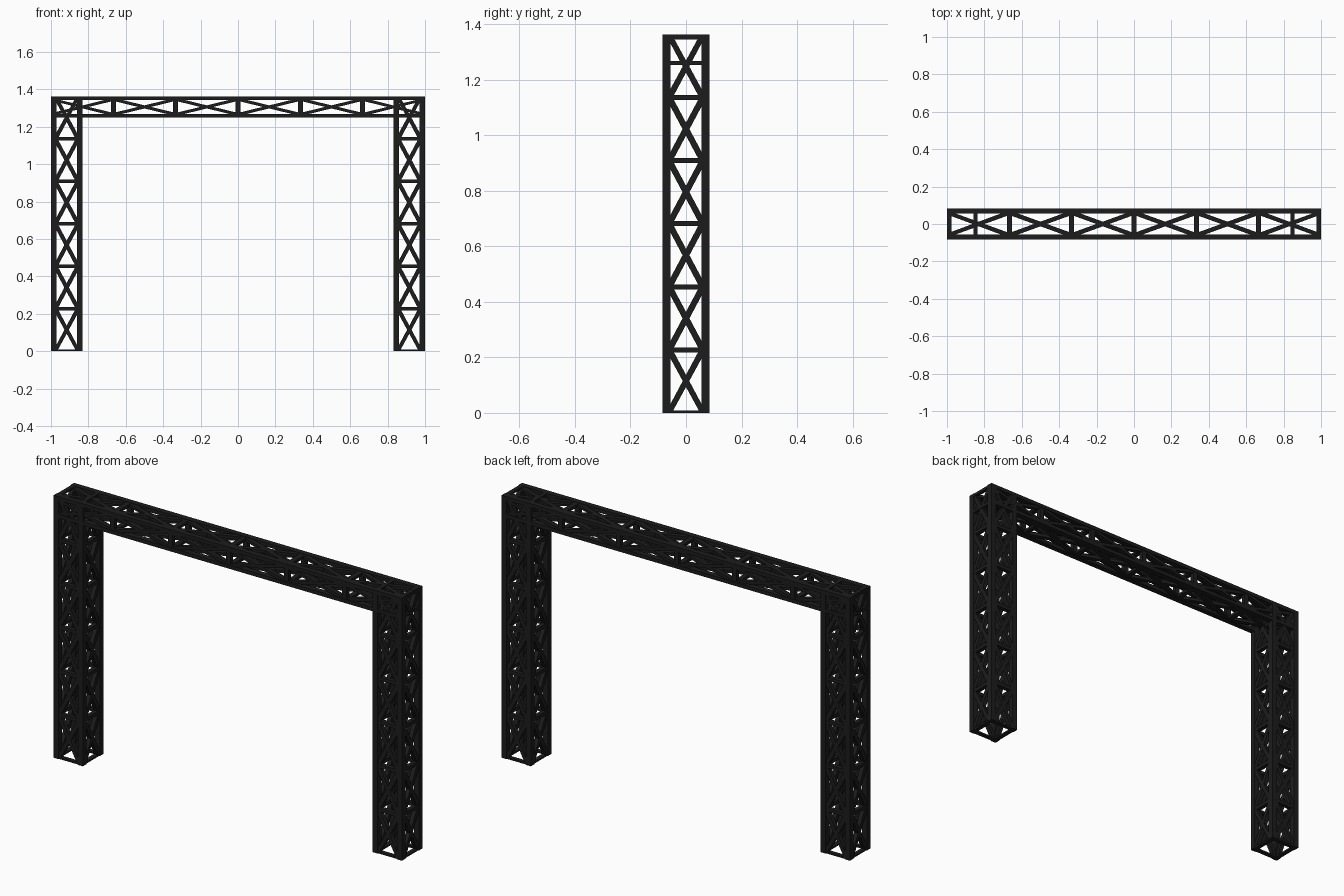
import bpy, bmesh
from mathutils import Vector, Matrix

if "Cube" in bpy.data.objects:
    bpy.data.objects.remove(bpy.data.objects["Cube"])

H, W, C = 1.362, 0.168, 0.029      # truss length, outer width, chord thickness
BAYS, BRACE, RUNG = 6, 0.022, 0.018
R = (W - C) / 2                    # chord centre offset
STEP = H / BAYS

mat = bpy.data.materials.new("black_metal")
mat.diffuse_color = (0.012, 0.012, 0.012, 1)
mat.use_nodes = True
mat.node_tree.nodes["Principled BSDF"].inputs["Base Color"].default_value = mat.diffuse_color


def bar(bm, a, b, sx, sy, side):
    """Square bar from a to b; 'side' is the direction of its sx thickness."""
    a, b = Vector(a), Vector(b)
    z = (b - a).normalized()
    x = Vector(side)
    y = z.cross(x)
    rot = Matrix((x, y, z)).transposed().to_4x4()
    m = Matrix.Translation((a + b) / 2) @ rot @ Matrix.Diagonal((sx, sy, (b - a).length, 1))
    bmesh.ops.create_cube(bm, size=1, matrix=m)


def truss_mesh():
    bm = bmesh.new()
    for k in range(4):
        turn = Matrix.Rotation(k * 1.5707963268, 3, 'Z')
        n = turn @ Vector((0, -1, 0))           # face normal
        def P(u, z):
            return turn @ Vector((u, -R, z))
        # corner chord
        bar(bm, P(R, 0), P(R, H), C, C, n)
        # rungs between bays
        for i in range(BAYS + 1):
            bar(bm, P(-R, i * STEP), P(R, i * STEP), BRACE, RUNG, n)
        # crossed diagonals
        d = R - 0.009
        for i in range(BAYS):
            for s in (-1, 1):
                bar(bm, P(-s * d, i * STEP), P(s * d, (i + 1) * STEP), BRACE, BRACE, n)
    # trim the ends flush
    for v in bm.verts:
        v.co.z = min(max(v.co.z, 0), H)
    bmesh.ops.recalc_face_normals(bm, faces=bm.faces)
    me = bpy.data.meshes.new("truss")
    bm.to_mesh(me)
    bm.free()
    me.materials.append(mat)
    return me


mesh = truss_mesh()


def place(name, loc, rot=(0, 0, 0), scale=(1, 1, 1)):
    ob = bpy.data.objects.new(name, mesh)
    bpy.context.collection.objects.link(ob)
    ob.location, ob.rotation_euler, ob.scale = loc, rot, scale


# two towers
place("left_tower", (-1 + W / 2, 0, 0))
place("right_tower", (1 - W / 2, 0, 0))

# flattened, stretched truss as the cross beam
BH = 0.112
place("top_beam", (-1, 0, H - BH / 2), (0, 1.5707963268, 0), (BH / W, 1, 2 / H))
